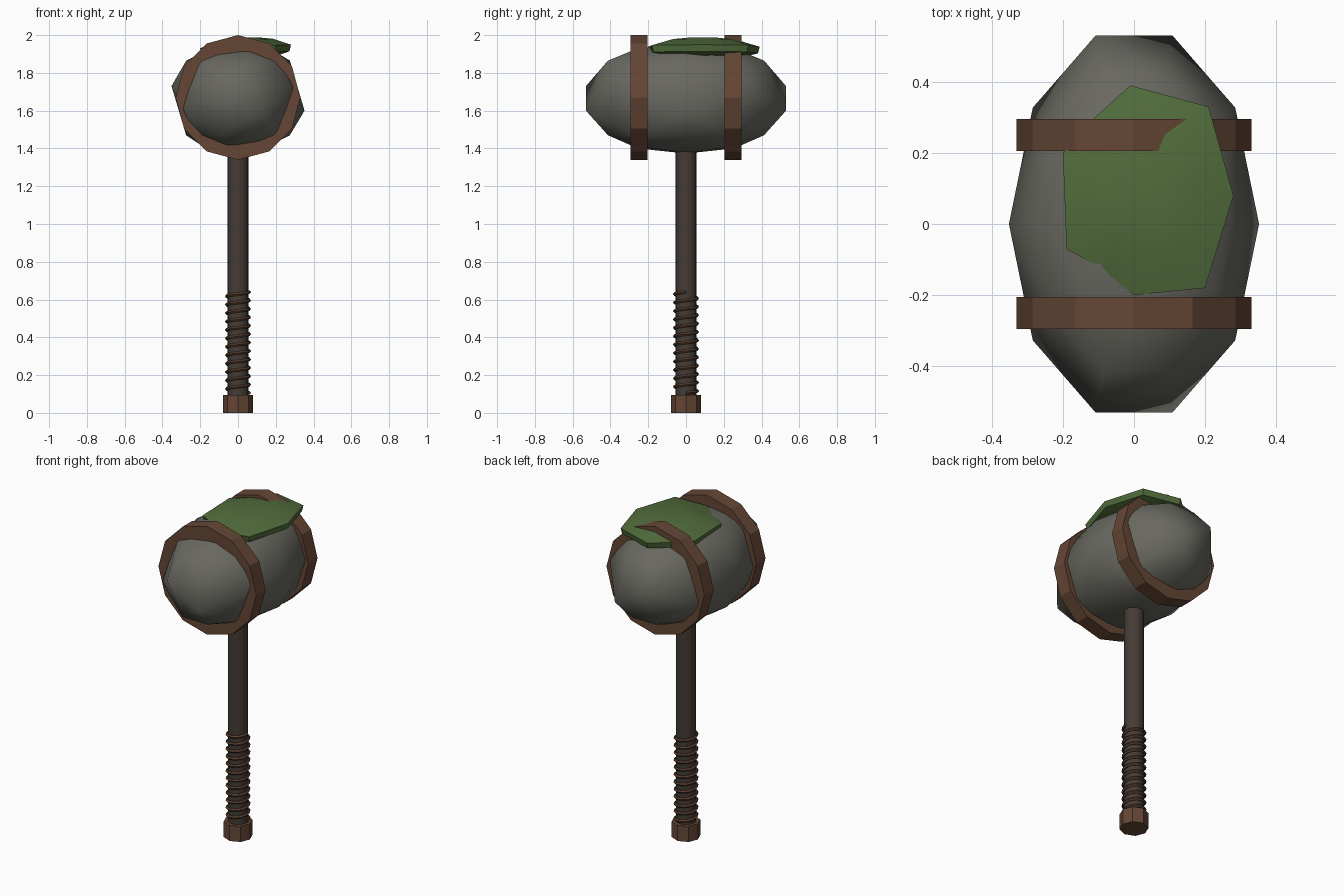
import bpy, bmesh, math
from mathutils import Vector, Matrix

if "Cube" in bpy.data.objects:
    bpy.data.objects.remove(bpy.data.objects["Cube"])


def material(name, color):
    m = bpy.data.materials.new(name)
    m.diffuse_color = (*color, 1)
    m.use_nodes = True
    m.node_tree.nodes["Principled BSDF"].inputs["Base Color"].default_value = m.diffuse_color
    return m


STONE = material("grey stone", (0.14, 0.138, 0.118))
WOOD = material("dark wood", (0.058, 0.044, 0.036))
LEATHER = material("brown leather", (0.13, 0.062, 0.036))
ROPE = material("brown cord", (0.105, 0.05, 0.028))
MOSS = material("green moss", (0.082, 0.15, 0.045))


def finish(bm, name, mat, smooth=None):
    bmesh.ops.recalc_face_normals(bm, faces=bm.faces[:])
    mesh = bpy.data.meshes.new(name)
    bm.to_mesh(mesh)
    bm.free()
    ob = bpy.data.objects.new(name, mesh)
    bpy.context.collection.objects.link(ob)
    mesh.materials.append(mat)
    if smooth:
        bpy.ops.object.select_all(action='DESELECT')
        ob.select_set(True)
        bpy.context.view_layer.objects.active = ob
        bpy.ops.object.shade_smooth_by_angle(angle=math.radians(smooth))
    return ob


def cylinder(name, mat, radius, depth, sides, matrix, smooth=None):
    bm = bmesh.new()
    bmesh.ops.create_cone(bm, cap_ends=True, segments=sides, radius1=radius,
                          radius2=radius, depth=depth, matrix=matrix)
    return finish(bm, name, mat, smooth)


# Stone head: hull of staggered rings (height, radius factor, sides, phase)
bm = bmesh.new()
rings = [(-0.065, 1, 5, 0), (0.065, 1, 5, 36),
         (-0.195, 0.78, 10, 0), (0.2, 0.78, 10, 0),
         (-0.265, 0.48, 5, 36), (0.265, 0.48, 5, 0),
         (-0.292, 0.01, 1, 0), (0.292, 0.01, 1, 0)]
for z, r, n, phase in rings:
    for i in range(n):
        a = math.radians(phase + 360 * i / n)
        bm.verts.new((0.352 * r * math.cos(a), 0.557 * r * math.sin(a), 1.665 + z))
bmesh.ops.convex_hull(bm, input=bm.verts[:])
finish(bm, "stone_head", STONE, 60)

# Bands around the head
for side, y in (("front", -0.25), ("back", 0.25)):
    cylinder(side + "_band", LEATHER, 0.33, 0.09, 12,
             Matrix.Translation((0, y, 1.67)) @ Matrix.Rotation(math.pi / 2, 4, 'X'))

# Handle and pommel
cylinder("handle", WOOD, 0.056, 1.38, 16, Matrix.Translation((0, 0, 0.75)), 40)
cylinder("pommel", LEATHER, 0.08, 0.095, 8, Matrix.Translation((0, 0, 0.0475)))

# Cord wound around the grip
bm = bmesh.new()
turns, per_turn, tube = 12, 16, 5
loops = []
for i in range(turns * per_turn + 1):
    a = 2 * math.pi * i / per_turn
    out = Vector((math.cos(a), math.sin(a), 0))
    centre = out * 0.06 + Vector((0, 0, 0.105 + 0.535 * i / (turns * per_turn)))
    loops.append([bm.verts.new(centre + 0.009 * (out * math.cos(b) + Vector((0, 0, math.sin(b)))))
                  for b in (2 * math.pi * k / tube for k in range(tube))])
for p, q in zip(loops, loops[1:]):
    for k in range(tube):
        bm.faces.new((p[k], p[(k + 1) % tube], q[(k + 1) % tube], q[k]))
bm.faces.new(loops[0])
bm.faces.new(loops[-1])
finish(bm, "grip_cord", ROPE, 60)

# Moss patch: outline lofted into a flat, slightly tilted pad
outline = [(-0.01, 0.39), (-0.11, 0.30), (-0.2, 0.2), (-0.19, -0.07), (-0.1, -0.12),
           (0, -0.2), (0.2, -0.18), (0.28, 0.08), (0.21, 0.33)]
cx, cy = 0.04, 0.095
bm = bmesh.new()
layers = []
for s, z in ((0.7, 1.885), (0.97, 1.905), (1, 1.94), (0.6, 1.975), (0.25, 1.986)):
    layers.append([bm.verts.new((cx + (x - cx) * s, cy + (y - cy) * s, z + 0.04 * (x - cx) * s))
                   for x, y in outline])
n = len(outline)
for p, q in zip(layers, layers[1:]):
    for k in range(n):
        bm.faces.new((p[k], p[(k + 1) % n], q[(k + 1) % n], q[k]))
bm.faces.new(layers[0])
bm.faces.new(layers[-1])
finish(bm, "moss_patch", MOSS, 50)
